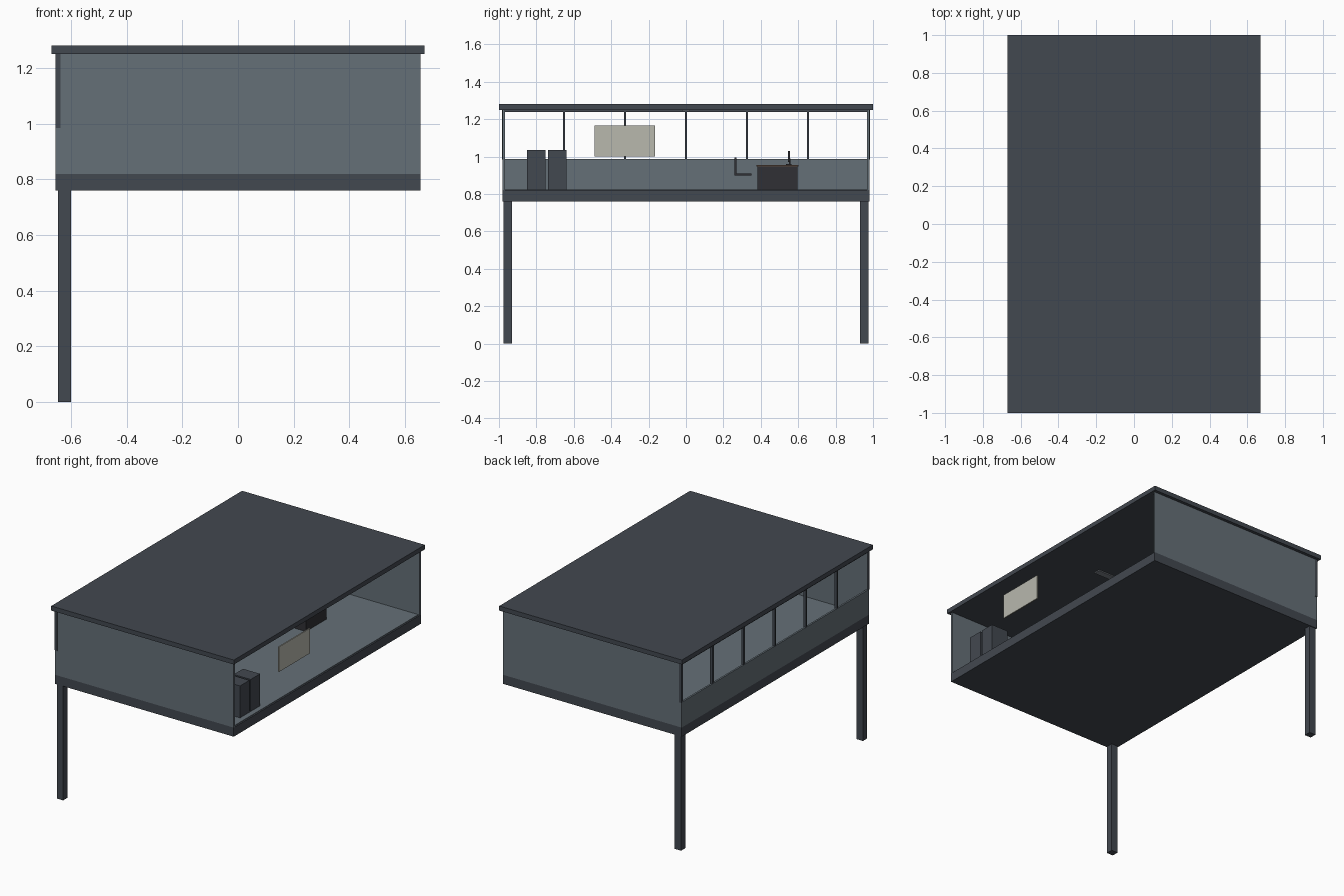
import bpy


def mat(name, r, g, b):
    m = bpy.data.materials.new(name)
    m.diffuse_color = (r, g, b, 1)
    return m


DARK = mat("dark_steel", 0.055, 0.065, 0.08)
WALL = mat("wall_panel", 0.13, 0.16, 0.185)
BLACK = mat("black", 0.03, 0.03, 0.035)
WOOD = mat("desk_wood", 0.10, 0.065, 0.045)
BOARD = mat("board", 0.48, 0.48, 0.42)
LIGHT = mat("lamp", 0.2, 0.22, 0.25)


def box(name, x, y, z, material):
    """Axis-aligned box from (min, max) ranges."""
    bpy.ops.mesh.primitive_cube_add(
        size=1, location=[(r[0] + r[1]) / 2 for r in (x, y, z)])
    o = bpy.context.object
    o.name = name
    o.scale = [r[1] - r[0] for r in (x, y, z)]
    bpy.ops.object.transform_apply(location=False, rotation=False, scale=True)
    o.data.materials.append(material)
    return o


# Roof, floor slab and floor finish
box("roof", (-0.67, 0.67), (-1, 1), (1.25, 1.28), DARK)
box("floor_slab", (-0.655, 0.655), (-0.98, 0.98), (0.76, 0.82), DARK)
box("floor_finish", (-0.645, 0.645), (-0.968, 0.968), (0.819, 0.823), WALL)

# Legs and end walls, mirrored in y
for side, s in (("front", -1), ("back", 1)):
    box(side + "_leg", (-0.647, -0.60), sorted((s * 0.93, s * 0.975)), (0, 0.76), DARK)
    box(side + "_wall", (-0.655, 0.655), sorted((s * 0.968, s * 0.98)), (0.82, 1.25), WALL)

# Low left wall with the open window band above it
box("low_wall", (-0.655, -0.643), (-0.968, 0.968), (0.82, 0.988), WALL)
box("window_head", (-0.656, -0.638), (-0.975, 0.975), (1.237, 1.25), DARK)
for i in range(-3, 4):
    c = i * 0.326
    box(f"mullion_{i + 4}", (-0.656, -0.638), (c - 0.006, c + 0.006), (0.985, 1.25), DARK)

# Ceiling lamp
box("ceiling_lamp", (-0.3, 0.3), (-0.022, 0.022), (1.243, 1.25), LIGHT)

# Hanging board on the open side
box("board", (0.637, 0.645), (-0.49, -0.165), (1.0, 1.165), BOARD)

# Cabinets
for n, y in (("cabinet_a", -0.85), ("cabinet_b", -0.738)):
    box(n, (0.485, 0.61), (y, y + 0.098), (0.82, 1.035), DARK)

# Desk with monitor
box("desk_body", (-0.23, 0.23), (0.383, 0.597), (0.82, 0.95), BLACK)
box("desk_top", (-0.235, 0.235), (0.378, 0.602), (0.948, 0.955), WOOD)
box("monitor_foot", (-0.035, 0.035), (0.535, 0.565), (0.955, 0.959), BLACK)
box("monitor_stem", (-0.008, 0.008), (0.552, 0.56), (0.957, 0.99), BLACK)
box("monitor_screen", (-0.07, 0.07), (0.545, 0.557), (0.972, 1.03), BLACK)

# Chair
box("chair_seat", (-0.045, 0.045), (0.263, 0.35), (0.899, 0.909), BLACK)
box("chair_back", (-0.045, 0.045), (0.26, 0.269), (0.899, 0.995), BLACK)
